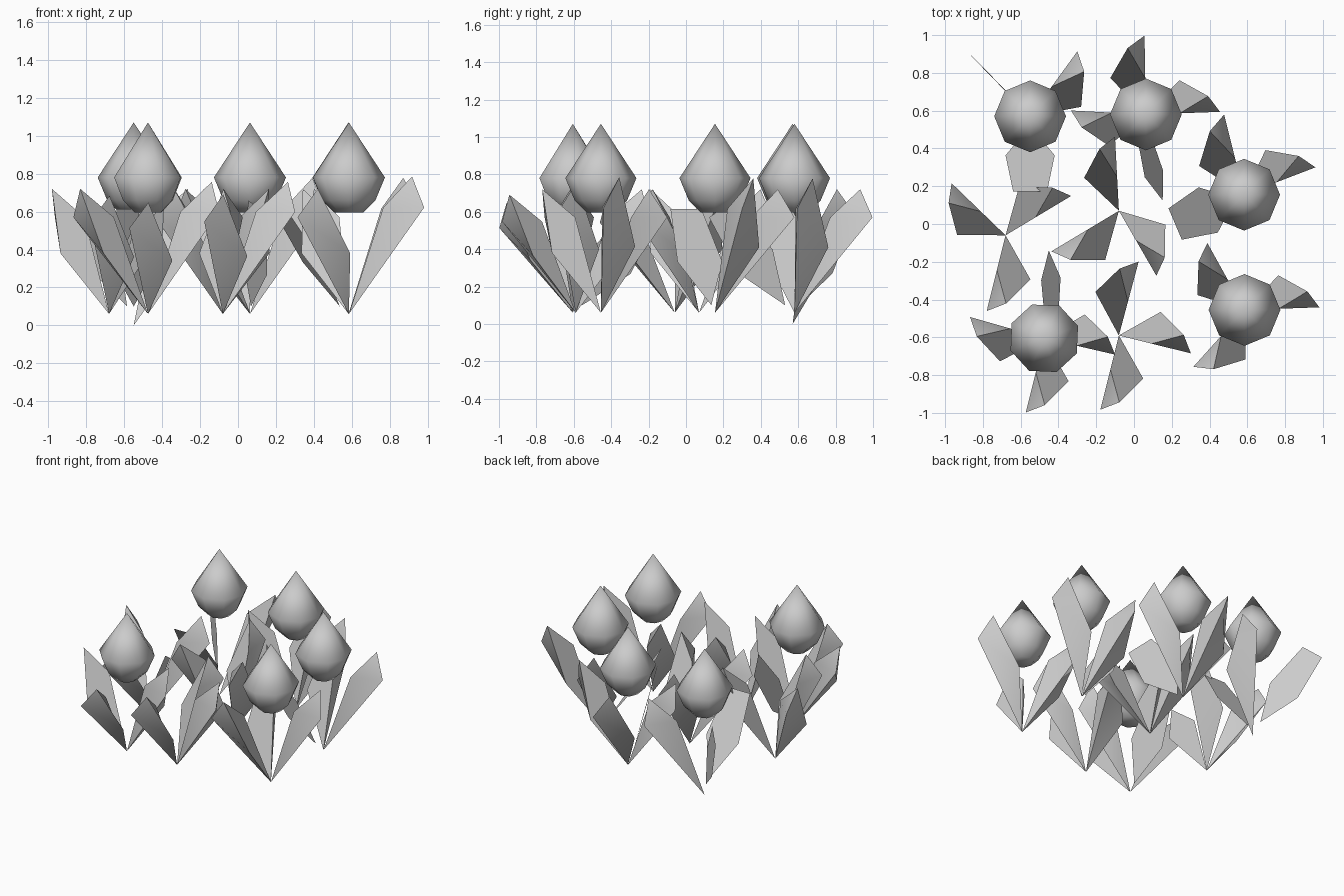
import bpy
from math import sin, cos, radians, pi
from mathutils import Vector, Matrix

default = bpy.data.objects.get("Cube")
if default:
    bpy.data.objects.remove(default)

grey = bpy.data.materials.new("pale grey")
grey.use_nodes = True
grey.diffuse_color = (0.6, 0.6, 0.6, 1)
grey.node_tree.nodes["Principled BSDF"].inputs["Base Color"].default_value = (0.6, 0.6, 0.6, 1)


def make(name, verts, faces, sharp=95):
    mesh = bpy.data.meshes.new(name)
    mesh.from_pydata(verts, [], faces)
    mesh.materials.append(grey)
    mesh.shade_smooth()
    mesh.set_sharp_from_angle(angle=radians(sharp))
    mesh.update()
    obj = bpy.data.objects.new(name, mesh)
    bpy.context.collection.objects.link(obj)
    return obj


# Flower bud: faceted teardrop turned from a short profile
def bud(x, y, turn=0, sides=8):
    rings = [(0.075, 0.595), (0.14, 0.66), (0.19, 0.78)]
    verts = []
    for r, z in rings:
        for i in range(sides):
            a = 2 * pi * i / sides + radians(turn)
            verts.append((x + r * cos(a), y + r * sin(a), z))
    verts.append((x, y, 1.07))
    top = len(verts) - 1
    faces = [tuple(reversed(range(sides)))]
    for i in range(sides):
        j = (i + 1) % sides
        for k in range(len(rings) - 1):
            lo, hi = k * sides, (k + 1) * sides
            faces.append((lo + i, lo + j, hi + j, hi + i))
        faces.append((2 * sides + i, 2 * sides + j, top))
    make("flower_bud", verts, faces)


# Folded leaf: closed wedge with an inner blade, a raised ridge and a flat outer back
def folded_leaf(x, y, angle, height=1.0, spread=1.0, base=0.06, flip=1):
    shape = [(0, 0, base), (0.19, 0.18, 0.38), (0.343, 0.088, 0.72),
             (0.405, 0, 0.57), (0.185, 0, 0.57)]
    turn = Matrix.Rotation(radians(angle), 3, 'Z')
    verts = []
    for i, (u, v, z) in enumerate(shape):
        p = turn @ Vector((u * spread, v * flip * spread, 0))
        verts.append((x + p.x, y + p.y, z * height if i else z))
    faces = [(0, 4, 2, 1), (0, 3, 4), (4, 3, 2), (0, 1, 3), (1, 2, 3)]
    make("folded_leaf", verts, [f[::flip] for f in faces], 50)


# Flat leaf: planar pentagon rolled about its own axis
def flat_leaf(x, y, angle, roll, width=1.0):
    a, e, r = radians(angle), radians(56), radians(roll)
    out = Vector((cos(a), sin(a), 0))
    up = Vector((0, 0, 1))
    axis = out * cos(e) + up * sin(e)
    side = Vector((-sin(a), cos(a), 0)) * cos(r) + (up * cos(e) - out * sin(e)) * sin(r)
    root = Vector((x, y, 0.1)) + out * 0.05
    outline = [(0, 0), (0.13, 0.28), (0.09, 0.62), (-0.09, 0.62), (-0.13, 0.28)]
    make("flat_leaf", [root + side * u * width + axis * v for u, v in outline],
         [(4, 3, 2, 1, 0)])


# Each plant: position, folded leaves (angle, height, spread), flat leaves (angle, roll, width), bud turn
plants = [
    (-0.55, 0.57, [], [(-90, 0, 1), (134, -89, 0.85)], 0),
    (0.063, 0.58, [(91, 1, 1.03), (2, 1.08, 0.97), (177, 1, 0.98)], [(-84, -63, 1)], 0),
    (0.583, 0.155, [(104, 1, 1.08), (21, 1.08, 1)], [(203, 0, 1)], 0),
    (0.585, -0.455, [(119, 1, 1), (2, 1.09, 0.98), (-132, 1, 1)], [], 0),
    (-0.475, -0.605, [(164, 1, 1.01), (-13, 1.05, 0.95), (-104, 0.9, 1)], [(82, -63, 1)], 20),
    (-0.68, -0.06, [(136, 1, 0.98), (31, 1.05, 1), (-104, 0.95, 1.02)], [], None),
    (-0.08, -0.59, [(75, 1, 1), (-14, 1.05, 0.97), (-104, 0.96, 1)], [], None),
    (-0.08, 0.07, [(93, 1, 0.97), (-60, 1, 0.98), (211, 1, 1.03)], [], None),
]
for x, y, folded, flat, turn in plants:
    for leaf in folded:
        folded_leaf(x, y, *leaf)
    for leaf in flat:
        flat_leaf(x, y, *leaf)
    if turn is not None:
        bud(x, y, turn)

# Wide leaf of the back plant, mirrored and rooted on the ground
folded_leaf(-0.55, 0.57, 54, spread=1.05, base=0.0, flip=-1)
